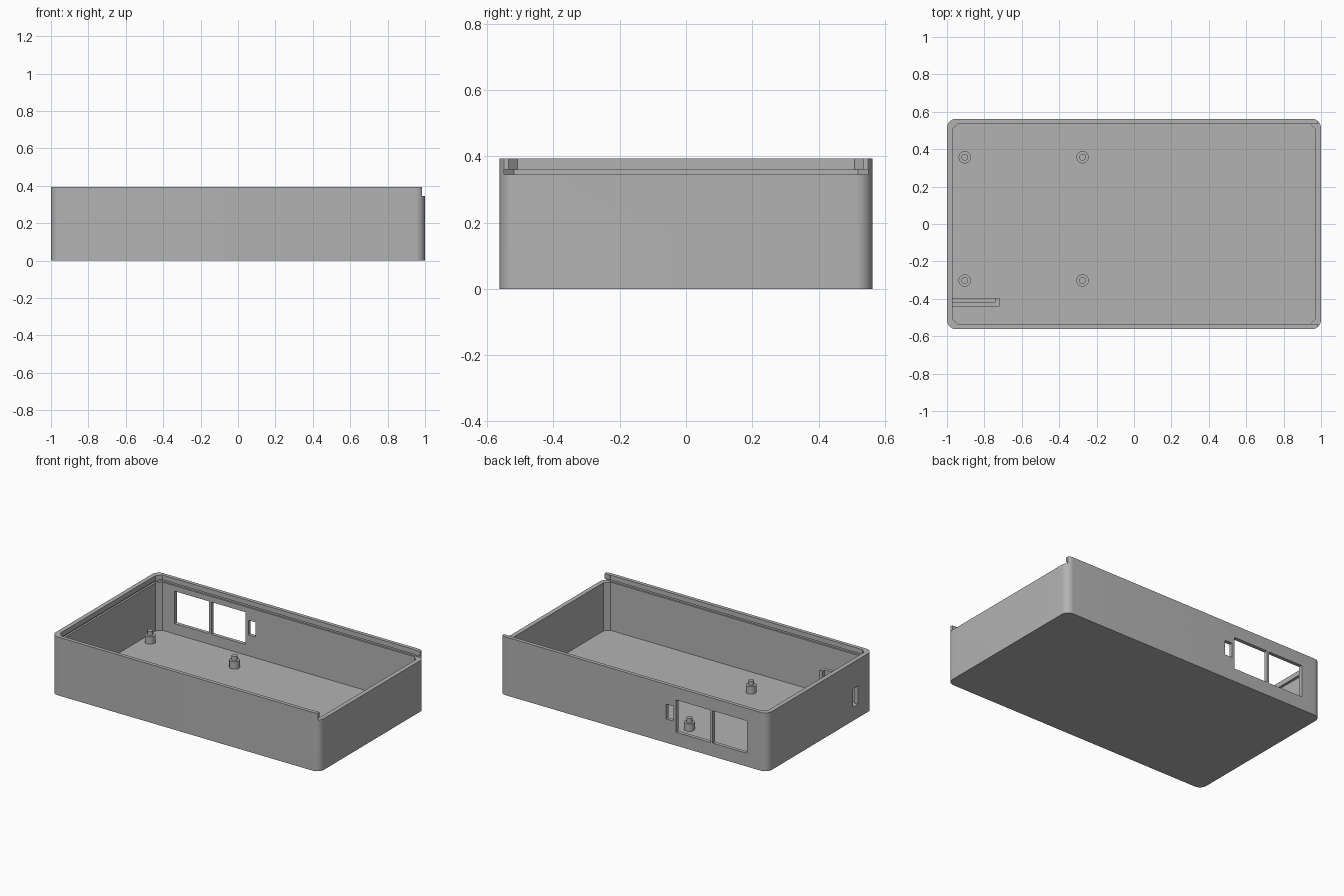
import bpy, bmesh, math
from mathutils import Matrix

old = bpy.data.objects.get("Cube")
if old:
    bpy.data.objects.remove(old, do_unlink=True)

grey = bpy.data.materials.new("plain_grey")
grey.use_nodes = True
grey.diffuse_color = (0.45, 0.45, 0.45, 1)
grey.node_tree.nodes["Principled BSDF"].inputs["Base Color"].default_value = (0.45, 0.45, 0.45, 1)

HX, HY, H = 1.0, 0.5625, 0.393     # outer half sizes and height
FLOOR, LEDGE, LIP = 0.02, 0.345, 0.36


def add(name, bm):
    bmesh.ops.recalc_face_normals(bm, faces=bm.faces)
    mesh = bpy.data.meshes.new(name)
    bm.to_mesh(mesh)
    bm.free()
    mesh.materials.append(grey)
    obj = bpy.data.objects.new(name, mesh)
    bpy.context.collection.objects.link(obj)
    return obj


def block(name, x0, x1, y0, y1, z0, z1, corner=0, segments=1):
    """Box with optionally bevelled vertical edges."""
    bm = bmesh.new()
    bmesh.ops.create_cube(bm, size=1)
    for v in bm.verts:
        v.co.x = x1 if v.co.x > 0 else x0
        v.co.y = y1 if v.co.y > 0 else y0
        v.co.z = z1 if v.co.z > 0 else z0
    if corner:
        edges = [e for e in bm.edges if abs(e.verts[0].co.z - e.verts[1].co.z) > 1e-6]
        bmesh.ops.bevel(bm, geom=edges, offset=corner, segments=segments,
                        profile=0.5, affect='EDGES')
    return add(name, bm)


def select_only(obj):
    bpy.ops.object.select_all(action='DESELECT')
    obj.select_set(True)
    bpy.context.view_layer.objects.active = obj


def boolean(obj, other, operation='DIFFERENCE'):
    select_only(obj)
    mod = obj.modifiers.new("boolean", 'BOOLEAN')
    mod.operation, mod.solver, mod.object = operation, 'EXACT', other
    bpy.ops.object.modifier_apply(modifier=mod.name)
    bpy.data.objects.remove(other, do_unlink=True)


# Tray shell with rounded corners
tray = block("tray", -HX, HX, -HY, HY, 0, H, 0.05, 10)

# Cavity with chamfered corners, sliding-lid groove and open end
cuts = [
    block("cavity", -0.97, 0.97, -0.538, 0.538, FLOOR, H + 0.1, 0.03),
    block("lid_groove", -0.983, 1.2, -0.549, 0.549, LEDGE, LIP, 0.03),
    block("lid_opening", 0, 1.2, -0.535, 0.535, LEDGE, H + 0.1),
    block("end_trim", 0.983, 1.2, -0.7, 0.7, LEDGE, H + 0.1),
]
# Port windows in the back wall and a slot in the end wall
for x0, x1, z0, z1 in [(-0.575, -0.32, 0.09, 0.308),
                       (-0.85, -0.592, 0.09, 0.308),
                       (-0.30, -0.246, 0.16, 0.26)]:
    cuts.append(block("port", x0, x1, 0.5, 0.6, z0, z1))
cuts.append(block("end_slot", -1.1, -0.95, -0.405, -0.35, 0.092, 0.215))
for c in cuts:
    boolean(tray, c)

# Standoffs: wide base with a locating pin
for i, (x, y) in enumerate((x, y) for x in (-0.905, -0.275) for y in (-0.302, 0.357)):
    bm = bmesh.new()
    for r, z0, z1 in [(0.033, FLOOR - 0.002, 0.07), (0.018, 0.068, 0.1)]:
        bmesh.ops.create_cone(bm, cap_ends=True, segments=32, radius1=r, radius2=r,
                              depth=z1 - z0, matrix=Matrix.Translation((x, y, (z0 + z1) / 2)))
    post = add("standoff_%d" % (i + 1), bm)
    select_only(post)
    bpy.ops.object.shade_smooth_by_angle(angle=math.radians(30))

# L-shaped guide beside the end slot
guide = block("slot_guide", -0.975, -0.72, -0.44, -0.396, FLOOR - 0.002, 0.25)
boolean(guide, block("guide_recess", -1.1, -0.74, -0.418, -0.3, 0.09, 0.4))

select_only(tray)
bpy.ops.object.shade_smooth_by_angle(angle=math.radians(30))
